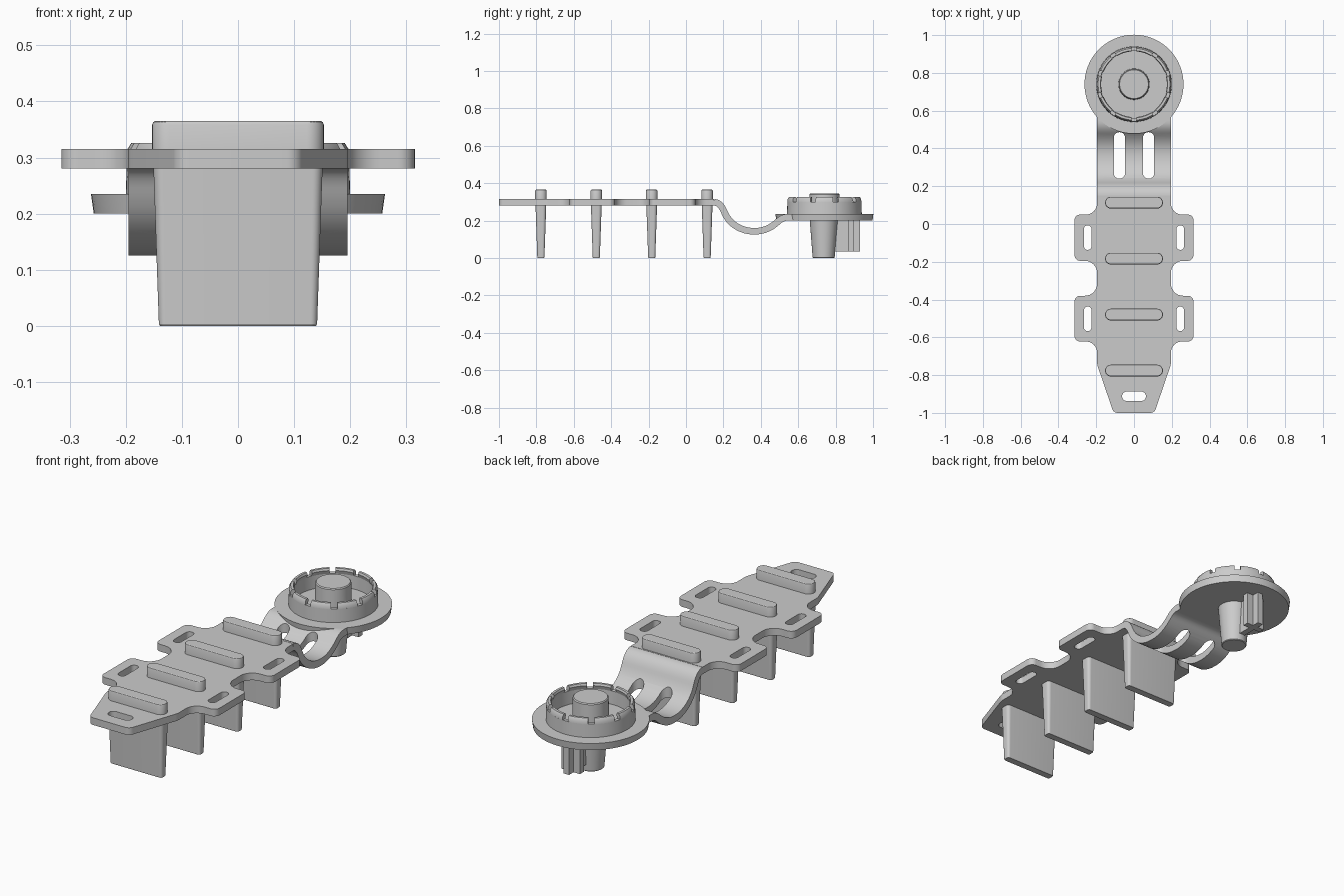
import bpy, bmesh
from math import sin, cos, pi, radians
from mathutils import Vector, geometry

if "Cube" in bpy.data.objects:
    bpy.data.objects.remove(bpy.data.objects["Cube"])


def finish(name, bm, smooth=True):
    bmesh.ops.remove_doubles(bm, verts=bm.verts, dist=1e-5)
    bmesh.ops.recalc_face_normals(bm, faces=bm.faces)
    me = bpy.data.meshes.new(name)
    bm.to_mesh(me)
    bm.free()
    ob = bpy.data.objects.new(name, me)
    bpy.context.collection.objects.link(ob)
    if smooth:
        select(ob)
        bpy.ops.object.shade_smooth_by_angle(angle=radians(30))
    return ob


def select(ob):
    bpy.ops.object.select_all(action='DESELECT')
    ob.select_set(True)
    bpy.context.view_layer.objects.active = ob


def rounded(points, steps=8):
    """Closed outline from (x, y, radius) corners."""
    out, n = [], len(points)
    for i, (x, y, r) in enumerate(points):
        p = Vector((x, y))
        a = Vector(points[i - 1][:2]) - p
        b = Vector(points[(i + 1) % n][:2]) - p
        if r == 0:
            out.append(p)
            continue
        half = a.angle(b) / 2
        d = r / math_tan(half)
        a, b = a.normalized(), b.normalized()
        centre = p + (a + b).normalized() * (r / sin(half))
        u, v = p + a * d - centre, p + b * d - centre
        sweep = u.angle_signed(v)
        for k in range(steps + 1):
            t = -sweep * k / steps
            out.append(centre + Vector((u.x * cos(t) - u.y * sin(t),
                                        u.x * sin(t) + u.y * cos(t))))
    return out


def math_tan(a):
    return sin(a) / cos(a)


def slot(cx, cy, hx, hy, r=None):
    r = r or min(hx, hy) * 0.98
    return rounded([(cx - hx, cy - hy, r), (cx + hx, cy - hy, r),
                    (cx + hx, cy + hy, r), (cx - hx, cy + hy, r)])


def loft(name, layers):
    """Skin a stack of (outline, z) layers and cap both ends."""
    bm = bmesh.new()
    rings = [[bm.verts.new((p[0], p[1], z)) for p in pts] for pts, z in layers]
    for lo, hi in zip(rings, rings[1:]):
        for i in range(len(lo)):
            bm.faces.new((lo[i - 1], lo[i], hi[i], hi[i - 1]))
    bm.faces.new(rings[0])
    bm.faces.new(rings[-1])
    return finish(name, bm)


def circle(r, cy, n=72):
    return [(r * cos(2 * pi * i / n), cy + r * sin(2 * pi * i / n)) for i in range(n)]


def arc_wall(bm, profile, cy, a0, a1, steps):
    """Sweep a closed (r, z) profile around the hub axis."""
    rings = []
    for i in range(steps + 1):
        a = a0 + (a1 - a0) * i / steps
        rings.append([bm.verts.new((r * cos(a), cy + r * sin(a), z)) for r, z in profile])
    for p, q in zip(rings, rings[1:]):
        for i in range(len(profile)):
            bm.faces.new((p[i - 1], p[i], q[i], q[i - 1]))
    if a1 - a0 < 6.28:
        bm.faces.new(rings[0])
        bm.faces.new(rings[-1])


# flat plate with side tabs and strap slots
side = [(0.108, -1, 0.03), (0.195, -0.745, 0.08), (0.195, -0.622, 0.06),
        (0.315, -0.622, 0.03), (0.315, -0.38, 0.03), (0.195, -0.38, 0.065),
        (0.195, -0.195, 0.065), (0.315, -0.195, 0.03), (0.315, 0.05, 0.03),
        (0.195, 0.05, 0.06), (0.195, 0.15, 0)]
outline = rounded(side + [(-x, y, r) for x, y, r in reversed(side)])
holes = [slot(sx * 0.245, y, 0.02, 0.065) for sx in (-1, 1) for y in (-0.502, -0.072)]
holes.append(slot(0, -0.912, 0.063, 0.025))
cu = bpy.data.curves.new("plate_outline", 'CURVE')
cu.dimensions, cu.fill_mode, cu.extrude = '2D', 'BOTH', 0.0175
for pts in [outline] + holes:
    sp = cu.splines.new('POLY')
    sp.points.add(len(pts) - 1)
    for p, q in zip(sp.points, pts):
        p.co = (q[0], q[1], 0, 1)
    sp.use_cyclic_u = True
plate_curve = bpy.data.objects.new("plate_outline", cu)
bm = bmesh.new()
bpy.context.collection.objects.link(plate_curve)
bm.from_mesh(plate_curve.to_mesh())
bmesh.ops.translate(bm, verts=bm.verts, vec=(0, 0, 0.2975))
plate_curve.to_mesh_clear()
bpy.data.objects.remove(plate_curve)
finish("plate", bm)

# curved flexible link
knots = [(0.15, 0.2975, 0), (0.205, 0.245, -68), (0.365, 0.1425, 0),
         (0.49, 0.193, 42), (0.545, 0.2175, 0), (0.575, 0.2175, 0)]
path = []
for (y0, z0, a0), (y1, z1, a1) in zip(knots, knots[1:]):
    p, q = Vector((y0, z0)), Vector((y1, z1))
    h = (q - p).length * 0.37
    t0 = Vector((cos(radians(a0)), sin(radians(a0)))) * h
    t1 = Vector((cos(radians(a1)), sin(radians(a1)))) * h
    path += geometry.interpolate_bezier(p, p + t0, q - t1, q, 9)[:-1]
path.append(Vector(knots[-1][:2]))
bm = bmesh.new()
rows = [[bm.verts.new((x, p[0], p[1])) for x in (-0.195, 0.195)] for p in path]
for a, b in zip(rows, rows[1:]):
    bm.faces.new((a[0], a[1], b[1], b[0]))
link = finish("curved_link", bm, False)
mod = link.modifiers.new("thickness", 'SOLIDIFY')
mod.thickness, mod.offset, mod.use_even_offset = 0.035, 0, True
for sx in (-1, 1):
    cutter = loft("slot_cutter", [(slot(sx * 0.077, 0.363, 0.03, 0.123), z) for z in (0.02, 0.45)])
    cutter.hide_render = True
    mod2 = link.modifiers.new("slot", 'BOOLEAN')
    mod2.operation, mod2.object, mod2.solver = 'DIFFERENCE', cutter, 'EXACT'
select(link)
for m in [m.name for m in link.modifiers]:
    bpy.ops.object.modifier_apply(modifier=m)
for ob in [o for o in bpy.data.objects if o.name.startswith("slot_cutter")]:
    bpy.data.objects.remove(ob)
select(link)
bpy.ops.object.shade_smooth_by_angle(angle=radians(30))

# ribs above the plate and tapered fins beneath it
for i in range(4):
    y = 0.113 - 0.2963 * i
    loft("rib", [(slot(0, y, 0.153 - d, 0.031 - d), z)
                 for d, z in ((0, 0.30), (0, 0.358), (0.002, 0.363), (0.005, 0.365))])
    loft("fin", [(slot(0, y, 0.139, 0.017, 0.010), 0), (slot(0, y, 0.141, 0.019, 0.012), 0.003),
                 (slot(0, y, 0.151, 0.029, 0.018), 0.29)])

# round head: disc, centre post, notched rim
HY = 0.74
loft("disc", [(circle(0.257, HY), 0.2), (circle(0.262, HY), 0.235)])
loft("centre_post", [(circle(0.056, HY - 0.004, 48), 0), (circle(0.059, HY - 0.004, 48), 0.003),
                     (circle(0.076, HY - 0.003, 48), 0.21)])
loft("centre_boss", [(circle(0.083, HY, 48), 0.22), (circle(0.08, HY, 48), 0.34),
                     (circle(0.076, HY, 48), 0.345)])
bm = bmesh.new()
arc_wall(bm, [(0.178, 0.23), (0.2, 0.23), (0.198, 0.3), (0.18, 0.3)], HY, 0, 2 * pi, 80)
finish("rim", bm)
bm = bmesh.new()
for k in range(10):
    a = radians(36 * k)
    arc_wall(bm, [(0.18, 0.298), (0.198, 0.298), (0.197, 0.315), (0.19, 0.326),
                  (0.178, 0.326), (0.174, 0.316)], HY, a - 0.24, a + 0.24, 8)
finish("rim_teeth", bm)

# cross shaped locating key under the head
ky, w, l = 0.88, 0.015, 0.05
cross = [(w, ky - 0.085), (w, ky - w), (l, ky - w), (l, ky + w), (w, ky + w), (w, ky + l)]
cross += [(-x, y) for x, y in reversed(cross)]
loft("locating_key", [(cross, 0.035), (cross, 0.21)])
